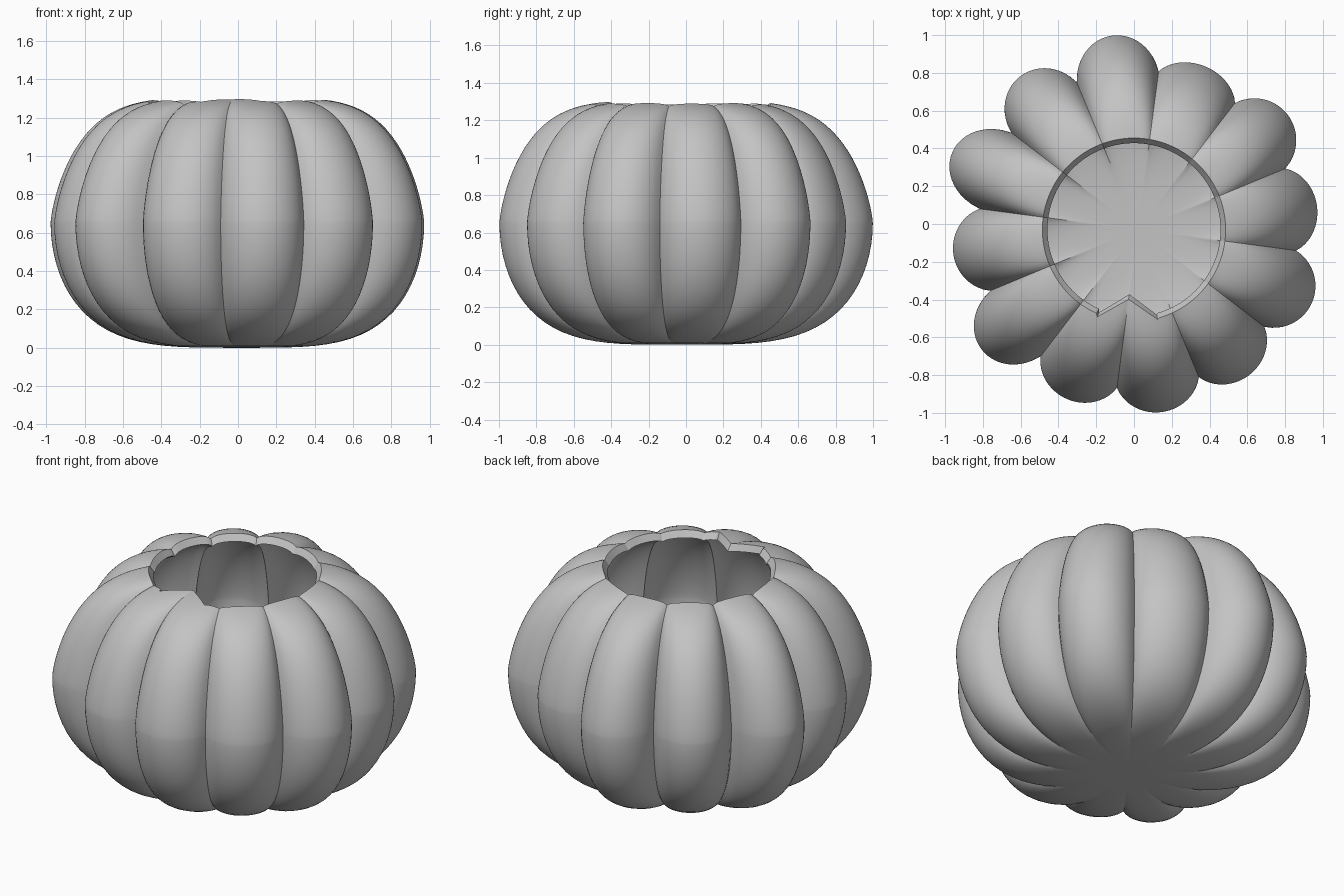
import bpy, bmesh
from math import radians, cos, sin, sqrt

if "Cube" in bpy.data.objects:
    bpy.data.objects.remove(bpy.data.objects["Cube"], do_unlink=True)

CENTRE_X, CENTRE_Y = 0.02, -0.03
MID_Z = 0.65
GROOVE = 0.845                 # radius of the creases between lobes
HALF = 15                      # half the angle of one lobe
COLUMNS, ROWS = 288, 22
WALL = 0.04
# Tip radius of each lobe, counter-clockwise from the first one
FIRST_LOBE = 7.5
TIPS = [0.957, 1.0, 0.935, 1.036, 1.023, 1.064,
        0.985, 1.042, 0.972, 0.974, 0.97, 1.0]


def arc(delta):
    """Distance to a round lobe along a ray delta degrees off its axis."""
    d = radians(delta)
    return 0.77 * cos(d) + sqrt(0.22 ** 2 - (0.77 * sin(d)) ** 2)


def lobe_radius(angle):
    """Widest radius of the ribbed body in one direction."""
    turn = (angle - FIRST_LOBE + HALF) % 360
    index = int(turn // (2 * HALF))
    delta = turn - index * 2 * HALF - HALF
    bulge = (arc(delta) - arc(HALF)) / (arc(0) - arc(HALF))
    return GROOVE + (TIPS[index] - GROOVE) * bulge


def chord(angle, a, b):
    """Radius on the straight line between two polar points."""
    (a1, r1), (a2, r2) = a, b
    top = sin(radians(a2 - angle)) / r1 + sin(radians(angle - a1)) / r2
    return sin(radians(a2 - a1)) / top


def hole_radius(angle):
    """Round opening with a pointed tooth at the front."""
    left, tip, right = (245, 0.51), (262.5, 0.372), (282.5, 0.487)
    if left[0] <= angle <= tip[0]:
        return chord(angle, left, tip)
    if tip[0] < angle <= right[0]:
        return chord(angle, tip, right)
    a = radians(angle)
    return -0.02 * cos(a) + sqrt(0.485 ** 2 - (0.02 * sin(a)) ** 2)


def height(s, upper, inset):
    """Rounded body profile, s is 1 at the widest ring and 0 on the axis."""
    if upper:
        return MID_Z + (0.655 - inset) * max(0, 1 - s ** 4.7) ** (1 / 1.4)
    return MID_Z - (MID_Z - inset) * max(0, 1 - s ** 3.8) ** 0.5


def column(angle, inset, hole_inset):
    """Points of one wall from the bottom centre up to the rim."""
    radius = lobe_radius(angle) - inset
    rim = (hole_radius(angle) - hole_inset) / radius
    c, n = cos(radians(angle)), sin(radians(angle))
    steps = [(1 - (i / ROWS) ** 2, False) for i in range(ROWS, 0, -1)]
    steps += [(1 - (1 - rim) * (i / ROWS) ** 2, True) for i in range(ROWS + 1)]
    return [(CENTRE_X + radius * s * c, CENTRE_Y + radius * s * n,
             height(s, upper, inset)) for s, upper in steps]


# Hollow ribbed shell: outside wall, rim, inside wall
bm = bmesh.new()
rings = []
for k in range(COLUMNS):
    angle = k * 360 / COLUMNS
    path = column(angle, 0, 0) + column(angle, WALL, 0.027)[::-1]
    rings.append([bm.verts.new(p) for p in path])
for k in range(COLUMNS):
    a, b = rings[k], rings[(k + 1) % COLUMNS]
    for i in range(len(a) - 1):
        bm.faces.new((a[i], b[i], b[i + 1], a[i + 1]))
bmesh.ops.remove_doubles(bm, verts=bm.verts, dist=0.00001)
bmesh.ops.recalc_face_normals(bm, faces=bm.faces)
mesh = bpy.data.meshes.new("pumpkin_shell")
bm.to_mesh(mesh)
bm.free()
shell = bpy.data.objects.new("pumpkin_shell", mesh)
bpy.context.collection.objects.link(shell)

# Plain grey
grey = bpy.data.materials.new("plain_grey")
grey.use_nodes = True
colour = (0.55, 0.55, 0.55, 1)
grey.diffuse_color = colour
grey.node_tree.nodes["Principled BSDF"].inputs["Base Color"].default_value = colour
mesh.materials.append(grey)

# Smooth lobes with crisp creases and rim
bpy.ops.object.select_all(action="DESELECT")
shell.select_set(True)
bpy.context.view_layer.objects.active = shell
bpy.ops.object.shade_smooth_by_angle(angle=radians(30))
